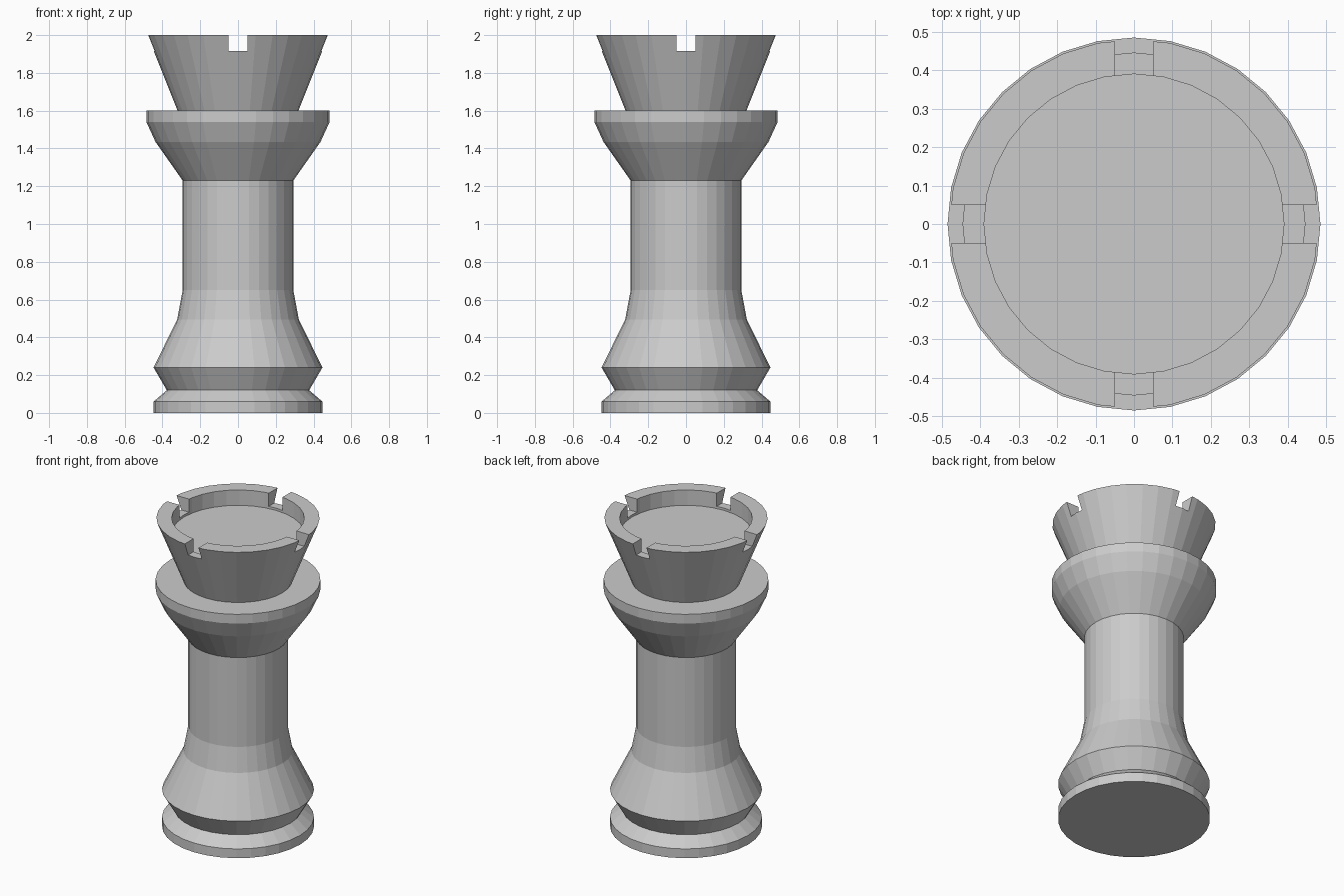
import bpy, bmesh
from math import cos, sin, tau

if "Cube" in bpy.data.objects:
    bpy.data.objects.remove(bpy.data.objects["Cube"])

SEGMENTS = 32

# Half-profile (radius, height) from the base up to the sunken crown floor
PROFILE = [
    (0.447, 0.00), (0.447, 0.06), (0.377, 0.12), (0.447, 0.24),   # foot
    (0.322, 0.495), (0.293, 0.65), (0.293, 1.23),                 # stem
    (0.437, 1.435), (0.485, 1.54), (0.485, 1.60),                 # collar
    (0.32, 1.60), (0.48, 2.00), (0.39, 2.00), (0.39, 1.90),       # crown
]


def lathe(name, profile):
    bm = bmesh.new()
    rings = [[bm.verts.new((r * cos(tau * i / SEGMENTS), r * sin(tau * i / SEGMENTS), z))
              for i in range(SEGMENTS)] for r, z in profile]
    for a, b in zip(rings, rings[1:]):
        for i in range(SEGMENTS):
            j = (i + 1) % SEGMENTS
            bm.faces.new((a[i], a[j], b[j], b[i]))
    bm.faces.new(rings[0][::-1])
    bm.faces.new(rings[-1])
    bmesh.ops.recalc_face_normals(bm, faces=bm.faces)
    mesh = bpy.data.meshes.new(name)
    bm.to_mesh(mesh)
    bm.free()
    obj = bpy.data.objects.new(name, mesh)
    bpy.context.collection.objects.link(obj)
    return obj


tower = lathe("tower_piece", PROFILE)

# Four notches in the crown rim, each cut by a box
for k in range(4):
    a = tau * k / 4
    bpy.ops.mesh.primitive_cube_add(
        size=1, location=(0.45 * cos(a), 0.45 * sin(a), 2.015), rotation=(0, 0, a))
    cutter = bpy.context.object
    cutter.name = "notch_cutter"
    cutter.scale = (0.3, 0.098, 0.2)
    cutter.hide_render = True
    cutter.display_type = 'WIRE'
    cut = tower.modifiers.new("notch", 'BOOLEAN')
    cut.operation = 'DIFFERENCE'
    cut.solver = 'EXACT'
    cut.object = cutter

# Bake the cuts and drop the cutters
bpy.context.view_layer.objects.active = tower
for cut in list(tower.modifiers):
    cutter = cut.object
    bpy.ops.object.modifier_apply(modifier=cut.name)
    bpy.data.objects.remove(cutter)
